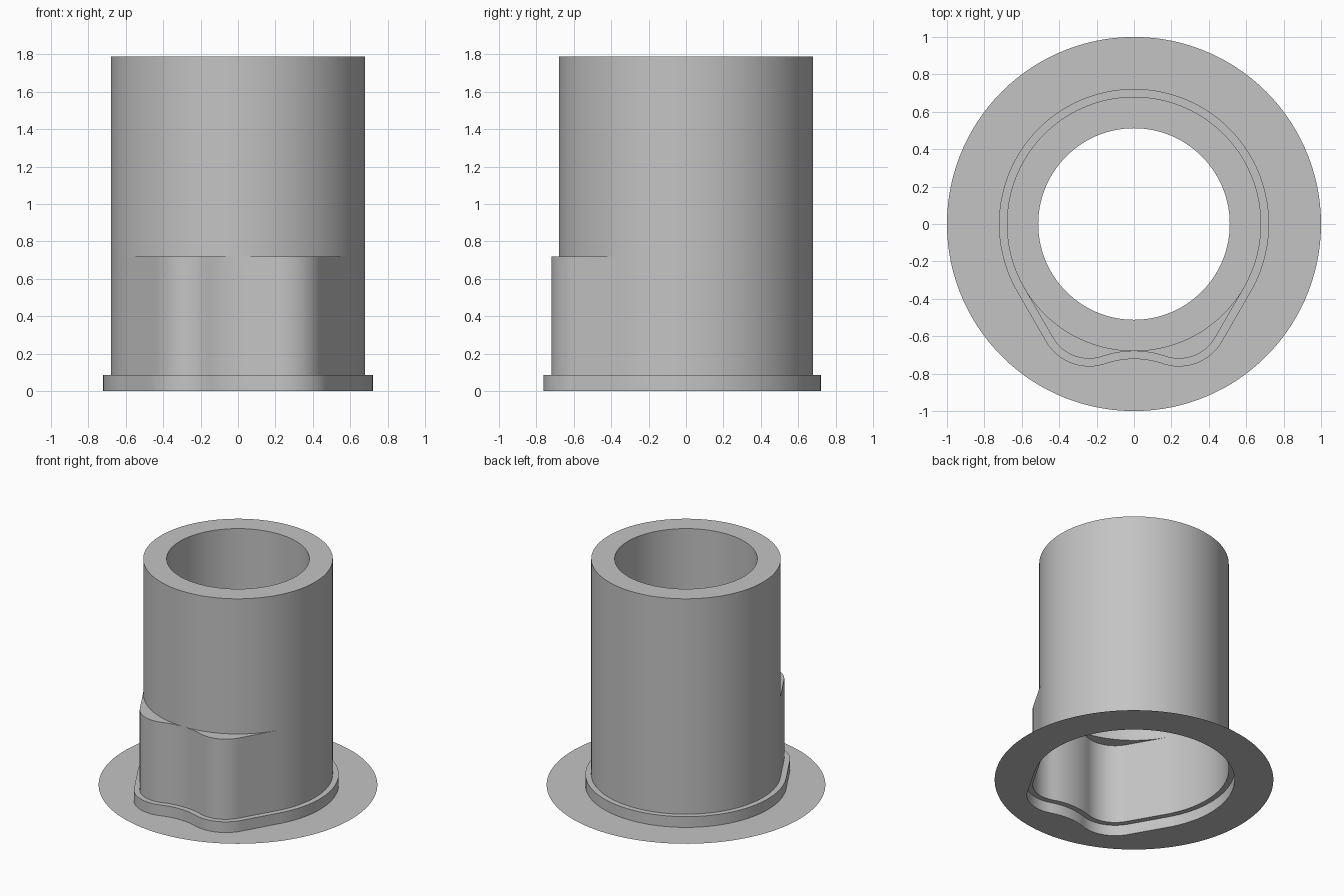
import bpy
import bmesh
from math import sin, cos, pi, atan2, hypot, radians
from mathutils import Vector

cube = bpy.data.objects.get("Cube")
if cube:
    bpy.data.objects.remove(cube, do_unlink=True)

grey = bpy.data.materials.new("plain grey")
grey.use_nodes = True
colour = (0.55, 0.55, 0.55, 1)
grey.diffuse_color = colour
grey.node_tree.nodes["Principled BSDF"].inputs["Base Color"].default_value = colour

TUBE_R = 0.68
BORE_R = 0.512
RIM = 0.042
RIM_Z = 0.085
LEDGE_Z = 0.72
TOP_Z = 1.79
BORE_END_Z = 0.95

# Two rounded lobes at the front, joined by a shallow concave arc
LOBE = Vector((0.24, -0.496))
LOBE_R = 0.224
DIP_R = 0.516
DIP = Vector((0, -TUBE_R - DIP_R))


def arc(centre, r, a0, a1, n):
    """Points on an arc, both ends included."""
    return [Vector((centre[0] + r * cos(a0 + (a1 - a0) * i / n),
                    centre[1] + r * sin(a0 + (a1 - a0) * i / n))) for i in range(n + 1)]


def outline(offset):
    """Lobed outline, counter-clockwise from the front middle."""
    towards_dip = atan2(DIP.y - LOBE.y, DIP.x - LOBE.x)
    dip = arc(DIP, DIP_R - offset, pi / 2, towards_dip + pi, 8)
    lobe = arc(LOBE, LOBE_R + offset, towards_dip, radians(-30), 18)
    back = arc((0, 0), TUBE_R + offset, radians(-30), pi / 2, 40)
    side = [lobe[-1].lerp(back[0], i / 8) for i in range(1, 8)]
    half = dip[:-1] + lobe + side + back
    # Mirror the right half to the other side, without doubling the middle points
    return half + [Vector((-p.x, p.y)) for p in reversed(half[1:-1])]


def circle(r):
    """Round ring whose points line up with the lobed outline."""
    return [p.normalized() * r for p in outline(0)]


def skin(name, *rings):
    """Single-walled surface through (outline, height) rings."""
    bm = bmesh.new()
    loops = [[bm.verts.new((p.x, p.y, z)) for p in pts] for pts, z in rings]
    for a, b in zip(loops, loops[1:]):
        n = len(a)
        for i in range(n):
            j = (i + 1) % n
            bm.faces.new((a[i], a[j], b[j], b[i]))
    bmesh.ops.remove_doubles(bm, verts=bm.verts[:], dist=0.0002)
    bmesh.ops.dissolve_degenerate(bm, edges=bm.edges[:], dist=0.0001)
    mesh = bpy.data.meshes.new(name)
    bm.to_mesh(mesh)
    bm.free()
    mesh.materials.append(grey)
    obj = bpy.data.objects.new(name, mesh)
    bpy.context.collection.objects.link(obj)
    bpy.ops.object.select_all(action='DESELECT')
    obj.select_set(True)
    bpy.context.view_layer.objects.active = obj
    bpy.ops.object.shade_smooth_by_angle(angle=radians(30))
    return obj


body, rim = outline(0), outline(RIM)
tube, bore = circle(TUBE_R), circle(BORE_R)

# Flat sheet around the foot
skin("base_disc", (circle(1.0), 0), (rim, 0))
# Low stepped rim following the lobed outline
skin("foot_rim", (rim, 0), (rim, RIM_Z), (body, RIM_Z))
# Lobed lower wall with its flat ledge
skin("lower_body", (body, RIM_Z), (body, LEDGE_Z), (tube, LEDGE_Z))
# Round upper wall, flat top and open bore
skin("upper_tube", (tube, LEDGE_Z), (tube, TOP_Z), (bore, TOP_Z), (bore, BORE_END_Z))
